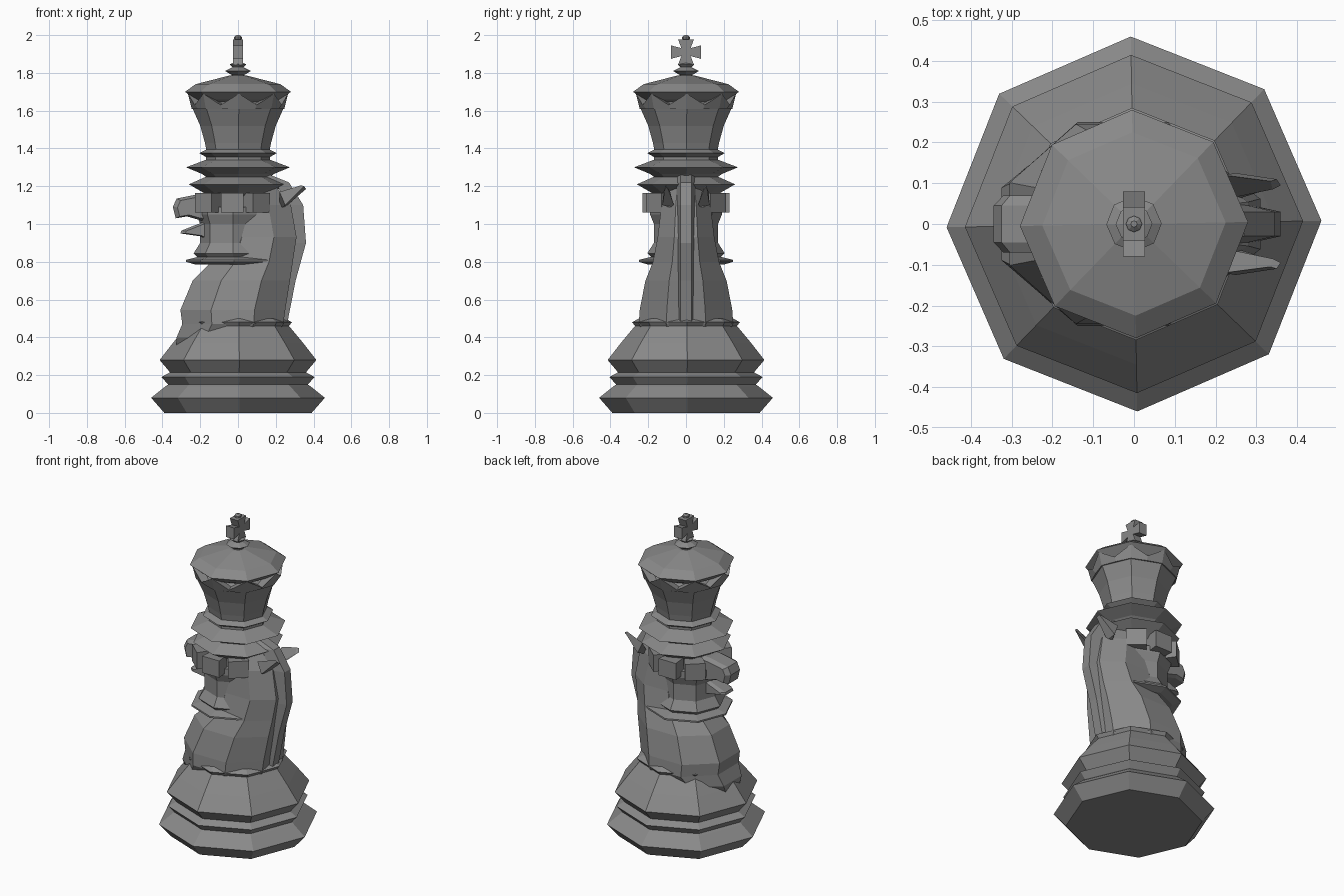
import bpy, bmesh
from math import sin, cos, pi, radians

if "Cube" in bpy.data.objects:
    bpy.data.objects.remove(bpy.data.objects["Cube"])

dark = bpy.data.materials.new("dark_grey")
dark.diffuse_color = (.25, .25, .25, 1)
dark.use_nodes = True
dark.node_tree.nodes["Principled BSDF"].inputs["Base Color"].default_value = dark.diffuse_color


def make(name, verts, faces):
    me = bpy.data.meshes.new(name)
    me.from_pydata(verts, [], faces)
    me.materials.append(dark)
    bm = bmesh.new()
    bm.from_mesh(me)
    bmesh.ops.recalc_face_normals(bm, faces=bm.faces)
    bm.to_mesh(me)
    bm.free()
    ob = bpy.data.objects.new(name, me)
    bpy.context.collection.objects.link(ob)
    return ob


def loft(name, rings):
    n = len(rings[0])
    verts = [v for r in rings for v in r]
    faces = [(k*n+i, k*n+(i+1) % n, (k+1)*n+(i+1) % n, (k+1)*n+i)
             for k in range(len(rings)-1) for i in range(n)]
    faces += [tuple(range(n)), tuple(range((len(rings)-1)*n, len(rings)*n))]
    return make(name, verts, faces)


def lathe(name, profile, cx=0, n=8, turn=1):
    """Turned part from (radius, height) pairs."""
    return loft(name, [[(cx + r*cos(2*pi*i/n + radians(turn)), r*sin(2*pi*i/n + radians(turn)), z)
                        for i in range(n)] for r, z in profile])


def slab(name, pts, half_edge, half_mid):
    """XZ outline given thickness along y, with tapered cheeks."""
    cx = sum(p[0] for p in pts)/len(pts)
    cz = sum(p[1] for p in pts)/len(pts)
    def ring(s, y):
        return [(cx+(x-cx)*s, y, cz+(z-cz)*s) for x, z in pts]
    return loft(name, [ring(.8, -half_mid), ring(1, -half_edge), ring(1, half_edge), ring(.8, half_mid)])


# Stepped base
lathe("base", [(.39, 0), (.46, .08), (.385, .14), (.37, .15), (.405, .19), (.36, .215),
               (.415, .28), (.345, .37), (.27, .46), (.285, .48), (.25, .50)])

# Horse chest and neck: height, front x, back x, half width
sections = [(.35, -.325, .16, .16), (.40, -.325, .20, .215), (.47, -.295, .24, .25), (.545, -.305, .25, .245),
            (.70, -.24, .275, .215), (.80, -.14, .29, .175), (.93, -.10, .31, .15), (1.10, -.13, .28, .13),
            (1.20, -.10, .20, .11)]
k = 1/cos(pi/8)
loft("horse_neck", [[((a+b)/2 + (b-a)/2*k*cos(pi/8+pi*i/4), w*k*sin(pi/8+pi*i/4), z) for i in range(8)]
                    for z, a, b, w in sections])

# Mane strip along the back of the neck
mane = [(.20, .26, .47), (.24, .305, .70), (.27, .36, .90), (.26, .345, 1.10), (.20, .27, 1.22), (.12, .17, 1.26)]
loft("mane", [[(a, -.05, z), (b, -.03, z), (b, .03, z), (a, .05, z)] for a, b, z in mane])

# Ears
for s, side in ((-1, "left"), (1, "right")):
    loft("ear_" + side, [
        [(.22, s*.06, 1.08), (.25, s*.06, 1.09), (.25, s*.125, 1.10), (.22, s*.12, 1.17)],
        [(.34, s*.085, 1.175), (.36, s*.095, 1.185), (.35, s*.11, 1.20), (.335, s*.105, 1.205)]])

# Muzzle and open lower jaw
slab("muzzle", [(-.05, 1.17), (-.20, 1.16), (-.325, 1.135), (-.345, 1.09), (-.33, 1.03),
                (-.27, 1.04), (-.20, 1.02), (-.05, 1.0)], .045, .07)
slab("lower_jaw", [(-.05, 1.02), (-.16, 1.02), (-.30, .965), (-.305, .95), (-.20, .935), (-.12, .90), (-.05, .89)],
     .035, .055)

# Tower set through the neck, with disc below
lathe("tower_disc", [(.20, .785), (.25, .80), (.25, .81), (.17, .83)], cx=-.025)
lathe("tower", [(.17, .81), (.205, .845), (.17, .90), (.17, 1.0), (.19, 1.05), (.19, 1.09),
                (.15, 1.09), (.14, 1.19)], cx=-.03)

# Battlement blocks on both sides
for base_angle in (-90, 90):
    for d in (-42, 0, 42):
        c = radians(base_angle + d)
        def corner(r, off, z):
            return (-.03 + r*cos(c) - off*sin(c), r*sin(c) + off*cos(c), z)
        loft("battlement", [[corner(.14, -.05, z), corner(.23, -.06, z), corner(.23, .06, z), corner(.14, .05, z)]
                            for z in (1.06, 1.165)])

# Stacked collars
lathe("collars", [(.14, 1.14), (.19, 1.17), (.26, 1.21), (.17, 1.25), (.19, 1.265), (.275, 1.30), (.17, 1.34),
                  (.17, 1.355), (.205, 1.375), (.165, 1.395)])

# Flared crown cup, coronet points and dome
lathe("crown_cup", [(.165, 1.38), (.175, 1.43), (.20, 1.52), (.24, 1.61), (.20, 1.65)])
n = 16
low, outer, inner = [], [], []
for i in range(n):
    a = 2*pi*i/n + radians(1)
    tip = i % 2 == 0
    for ring, r, z in ((low, .245 if tip else .23, 1.61), (outer, .265 if tip else .25, 1.69 if tip else 1.63),
                       (inner, .20, 1.67 if tip else 1.63)):
        ring.append((r*cos(a), r*sin(a), z))
loft("coronet", [low, outer, inner])
lathe("dome", [(.19, 1.64), (.23, 1.66), (.28, 1.70), (.225, 1.74), (.05, 1.785)])

# Finial, cross and ball
lathe("finial", [(.035, 1.77), (.035, 1.79), (.068, 1.81), (.03, 1.83), (.045, 1.845), (.02, 1.855)])
for j in range(4):
    t = j*pi/2
    rings = []
    for h, d in ((.017, 0), (.042, .08)):
        x = .027
        rings.append([(px, q*cos(t) - d*sin(t), 1.91 + .85*(q*sin(t) + d*cos(t)))
                      for px, q in ((-x, -h), (x, -h), (x, h), (-x, h))])
    loft("cross_arm", rings)
lathe("top_ball", [(.008, 1.965), (.02, 1.98), (.02, 1.99), (.008, 2.0)])
